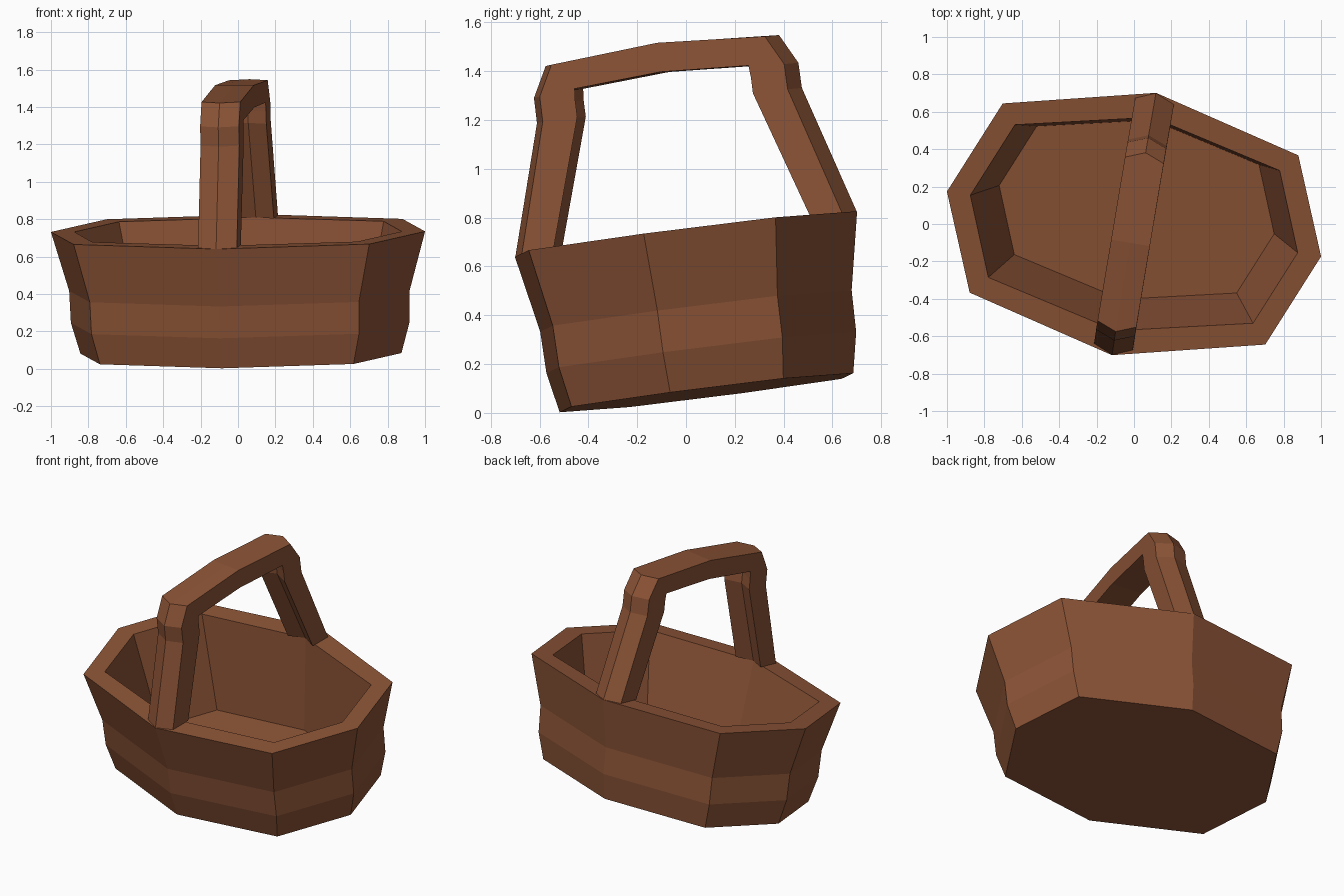
import bpy, bmesh
from mathutils import Vector, Matrix

if "Cube" in bpy.data.objects:
    bpy.data.objects.remove(bpy.data.objects["Cube"])

# Tilted frame the whole basket sits in (origin at the rim centre)
n = Vector((-0.024, -0.129, 1)).normalized()
ax = Vector((1, 0, 0.024)).normalized()
ay = n.cross(ax)
frame = Matrix((ax, ay, n)).transposed().to_4x4()
frame.translation = (0, 0, 0.733)

brown = bpy.data.materials.new("brown_wicker")
brown.diffuse_color = (0.26, 0.087, 0.037, 1)
brown.use_nodes = True
brown.node_tree.nodes["Principled BSDF"].inputs["Base Color"].default_value = brown.diffuse_color


def loft(name, rings, closed_ends):
    """Bridge rings of equal length with quads; optionally cap both ends."""
    bm = bmesh.new()
    loops = [[bm.verts.new(frame @ Vector(p)) for p in r] for r in rings]
    for a, b in zip(loops, loops[1:]):
        for i in range(len(a)):
            j = (i + 1) % len(a)
            bm.faces.new((a[i], a[j], b[j], b[i]))
    if closed_ends:
        bm.faces.new(loops[0])
        bm.faces.new(loops[-1])
    bmesh.ops.recalc_face_normals(bm, faces=bm.faces[:])
    me = bpy.data.meshes.new(name)
    bm.to_mesh(me)
    bm.free()
    me.materials.append(brown)
    ob = bpy.data.objects.new(name, me)
    bpy.context.collection.objects.link(ob)


def ring(half, scale, depth):
    """Eight-sided ring, symmetric under a half turn."""
    pts = half + [(-x, -y) for x, y in half]
    return [(x * scale, y * scale, -depth) for x, y in pts]


# Basket: underside, flared outer wall, rim, inner wall, floor
outer = [(-0.12, -0.707), (0.70, -0.65), (1.0, -0.175), (0.88, 0.37)]
inner = [(-0.10, -0.575), (0.635, -0.535), (0.875, -0.155), (0.78, 0.288)]
loft("basket", [
    ring(outer, 0.858, 0.656), ring(outer, 0.905, 0.49),
    ring(outer, 0.91, 0.318), ring(outer, 1.0, 0),
    ring(inner, 1.0, 0), ring(inner, 0.84, 0.60)], True)

# Handle: V-shaped band over the rim (outer u, outer n, inner u, inner n, V depth)
u = Vector((0.167, 0.986, 0))
w = Vector((0.986, -0.167, 0))
up = Vector((0, 0, 1))
stations = [(0.715, 0, 0.583, 0, 0.044), (0.555, 0.531, 0.41, 0.533, 0.042),
            (0.554, 0.635, 0.41, 0.60, 0.042), (0.489, 0.758, 0.406, 0.648, 0.042)]


def section(s, side):
    uo, no, ui, ni, v = s
    outer_pts = [w * k * 0.105 + u * side * (uo - v * abs(k)) + up * no for k in (-1, 0, 1)]
    inner_pts = [w * k * 0.105 + u * side * (ui - v * abs(k)) + up * ni for k in (1, 0, -1)]
    return outer_pts + inner_pts


sections = [section(s, -1) for s in stations]
sections.append(section((0, 0.79, 0, 0.67, 0), 1))
sections += [section(s, 1) for s in reversed(stations)]
loft("handle", sections, False)
